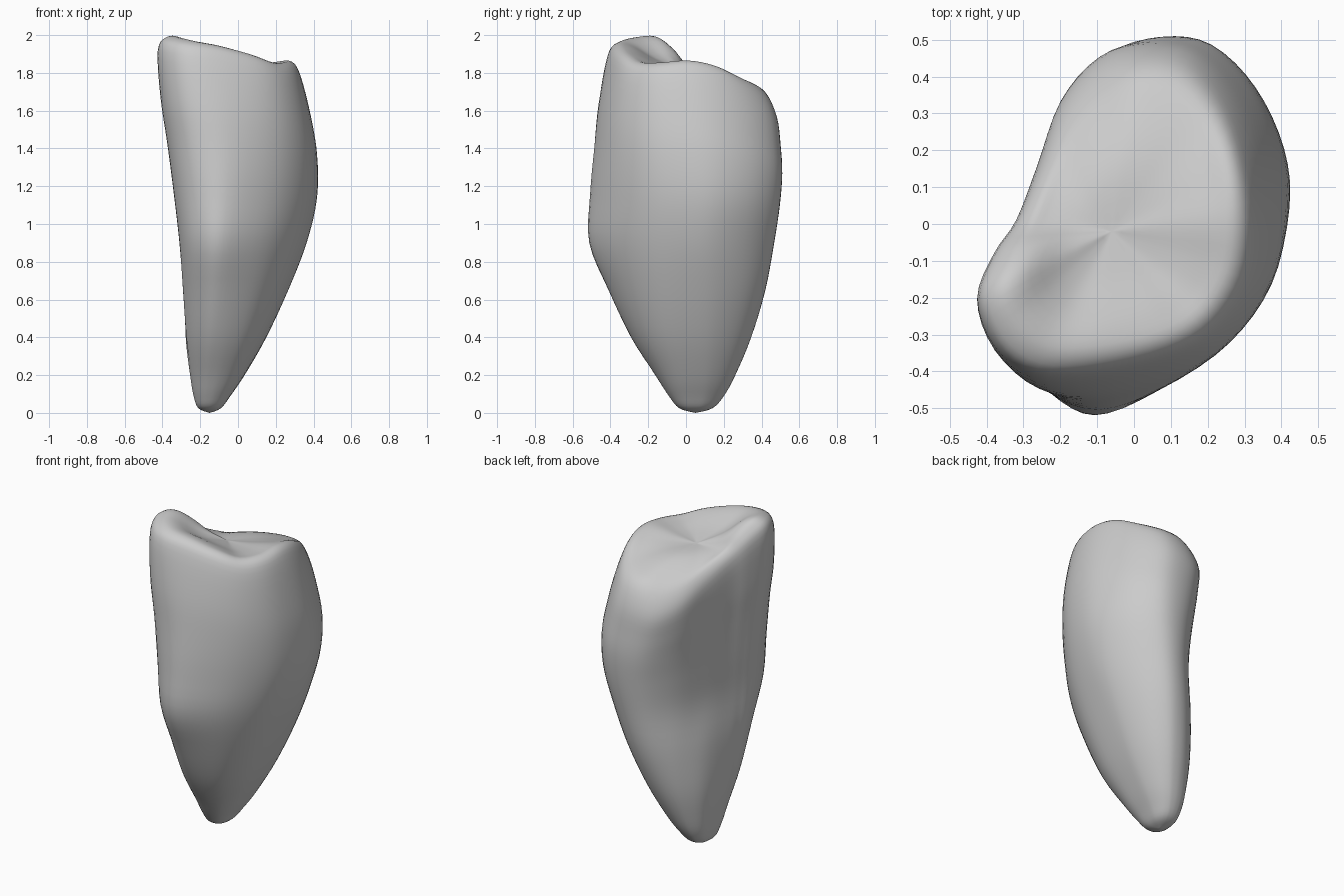
import bpy
from mathutils import Vector

cube = bpy.data.objects.get("Cube")
if cube:
    bpy.data.objects.remove(cube, do_unlink=True)

# Matching outlines, counter-clockwise from the peak: waist x, y, rim x, y, crest height
COLUMNS = [
    (-.33, -.20, -.425, -.20, 1.985), (-.30, -.34, -.38, -.33, 1.98),
    (-.23, -.45, -.27, -.41, 1.96), (-.11, -.51, -.10, -.41, 1.935),
    (.05, -.45, .10, -.36, 1.89), (.22, -.33, .23, -.28, 1.85),
    (.35, -.16, .31, -.15, 1.85), (.41, .05, .33, .02, 1.86),
    (.40, .20, .31, .19, 1.83), (.32, .36, .25, .35, 1.76),
    (.20, .47, .15, .46, 1.71), (.08, .49, .02, .48, 1.69),
    (-.04, .44, -.10, .445, 1.66), (-.15, .31, -.20, .33, 1.69),
    (-.22, .13, -.265, .15, 1.77), (-.27, -.03, -.32, .01, 1.84),
    (-.30, -.11, -.38, -.08, 1.92),
]
# Body levels: height, x range, y range
LEVELS = [
    (.025, -.21, -.09, -.035, .14), (.09, -.235, -.04, -.09, .20),
    (.20, -.253, .035, -.16, .26), (.40, -.275, .15, -.29, .345),
    (.65, -.29, .265, -.41, .42), (.90, -.31, .36, -.512, .465),
    (1.15, -.34, .415, -.508, .495), (1.40, -.375, .417, -.485, .508),
    (1.62, -.41, .385, -.46, .50),
]
TIP = Vector((-.15, .05, 0))
DISH = Vector((-.06, -.02, 1.82))
WAIST, RIM = 1.0, 1.85
STEPS = 4


def fit(values, low, high):
    a, b = min(values), max(values)
    return [low + (v - a) / (b - a) * (high - low) for v in values]


def full(v):
    # Pushes a unit coordinate outwards, for a fuller oval
    return .45 * v * abs(v) ** -.15


def rim_height(col):
    return col[4] - .07 - .12 * max(0, col[3])


def body_ring(z, x0, x1, y0, y1):
    up = max(0, (z - WAIST) / (RIM - WAIST))
    oval = max(0, min(1, 1.1 - z / .85))
    pts = []
    for c in COLUMNS:
        p = Vector(c[:2]).lerp(Vector(c[2:4]), up)
        n = p.normalized()
        pts.append(p.lerp(Vector((full(n.x), full(n.y))), oval))
    xs = fit([p.x for p in pts], x0, x1)
    ys = fit([p.y for p in pts], y0, y1)
    return [Vector((x, y, min(z, WAIST) + up * (rim_height(c) - WAIST)))
            for x, y, c in zip(xs, ys, COLUMNS)]


def top_ring(scale, hollow, slope):
    # High columns dip into the hollow, low ones slope up to it
    ring = []
    for c in COLUMNS:
        p = DISH.lerp(Vector((c[2], c[3], DISH.z)), scale)
        p.z = c[4] + (DISH.z - c[4]) * (hollow if c[4] > DISH.z else slope)
        ring.append(p)
    return ring


def spline(a, b, c, d, t):
    return b + .5 * t * ((c - a) + t * ((2 * a - 5 * b + 4 * c - d)
                                        + t * (3 * (b - c) + d - a)))


def smooth(points, closed):
    n = len(points)
    at = (lambda i: points[i % n]) if closed else (lambda i: points[max(0, min(n - 1, i))])
    out = [spline(at(i - 1), at(i), at(i + 1), at(i + 2), s / STEPS)
           for i in range(n if closed else n - 1) for s in range(STEPS)]
    return out if closed else out + [points[-1]]


# Control rings from the rounded foot, up the body, over the crest and into the hollow top
rings = [[TIP] * len(COLUMNS)] + [body_ring(*level) for level in LEVELS]
rings.append([Vector((c[2], c[3], rim_height(c))) for c in COLUMNS])
rings += [top_ring(.88, 0, 0), top_ring(.68, .03, .48), top_ring(.36, .6, .9)]
rings.append([DISH] * len(COLUMNS))

# Smooth around each ring, then along each column
rings = [smooth(ring, True) for ring in rings]
columns = [smooth(list(column), False) for column in zip(*rings)]
rows = list(zip(*columns))[1:-1]
count = len(columns)

verts = [p for row in rows for p in row] + [TIP, DISH]
faces = []
for i in range(count):
    j = (i + 1) % count
    for r in range(len(rows) - 1):
        a, b = r * count, (r + 1) * count
        faces.append((a + i, a + j, b + j, b + i))
    last = (len(rows) - 1) * count
    faces.append((j, i, len(verts) - 2))
    faces.append((last + i, last + j, len(verts) - 1))

mesh = bpy.data.meshes.new("stone_body")
mesh.from_pydata(verts, [], faces)
mesh.shade_smooth()
stone = bpy.data.objects.new("stone_body", mesh)
bpy.context.collection.objects.link(stone)

# Plain grey stone
grey = bpy.data.materials.new("stone_grey")
grey.use_nodes = True
colour = (.6, .6, .6, 1)
grey.diffuse_color = colour
grey.node_tree.nodes["Principled BSDF"].inputs["Base Color"].default_value = colour
mesh.materials.append(grey)
